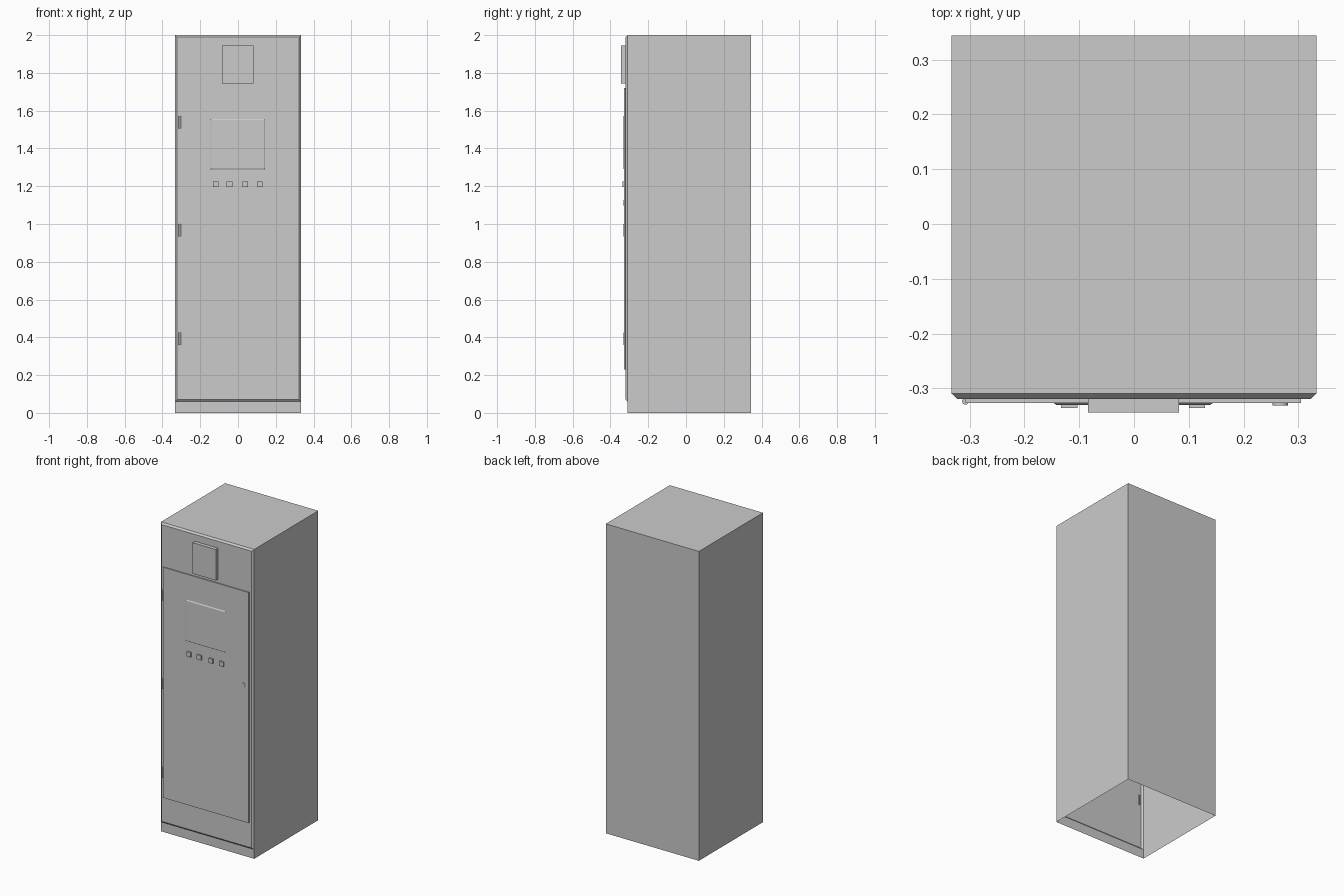
import bpy, bmesh, math

if "Cube" in bpy.data.objects:
    bpy.data.objects.remove(bpy.data.objects["Cube"])

BODY_FRONT, FASCIA_FRONT, DOOR_FRONT = -0.31, -0.32, -0.327


def panel(name, x0, x1, z0, z1, y_back, y_front, inset=0.0):
    """Raised panel facing -y, open at its back, with optional sloped edges."""
    bm = bmesh.new()
    back = [bm.verts.new(p) for p in
            ((x0, y_back, z0), (x1, y_back, z0), (x1, y_back, z1), (x0, y_back, z1))]
    i = inset
    front = [bm.verts.new(p) for p in
             ((x0 + i, y_front, z0 + i), (x1 - i, y_front, z0 + i),
              (x1 - i, y_front, z1 - i), (x0 + i, y_front, z1 - i))]
    bm.faces.new(front)
    for k in range(4):
        n = (k + 1) % 4
        bm.faces.new((back[k], back[n], front[n], front[k]))
    return finish(name, bm)


def finish(name, bm):
    mesh = bpy.data.meshes.new(name)
    bm.to_mesh(mesh)
    bm.free()
    obj = bpy.data.objects.new(name, mesh)
    bpy.context.collection.objects.link(obj)
    return obj


def cylinder(name, loc, radius, depth, rot_x=0.0, sides=16):
    bpy.ops.mesh.primitive_cylinder_add(vertices=sides, radius=radius, depth=depth,
                                        location=loc, rotation=(rot_x, 0, 0))
    obj = bpy.context.object
    obj.name = name
    bpy.ops.object.shade_smooth_by_angle(angle=math.radians(35))
    return obj


# Sheet cabinet: sides, back and top, open underneath and behind the fascia
bm = bmesh.new()
bmesh.ops.create_cube(bm, size=1)
for v in bm.verts:
    v.co.x *= 0.666
    v.co.y = BODY_FRONT if v.co.y < 0 else 0.344
    v.co.z = 0 if v.co.z < 0 else 2
bm.normal_update()
bmesh.ops.delete(bm, geom=[f for f in bm.faces if f.normal.z < -0.5 or f.normal.y < -0.5],
                 context='FACES_ONLY')
finish("cabinet_shell", bm)

# Kick plate below the fascia
bm = bmesh.new()
bm.faces.new([bm.verts.new(p) for p in
              ((-0.333, BODY_FRONT, 0), (0.333, BODY_FRONT, 0),
               (0.333, BODY_FRONT, 0.06), (-0.333, BODY_FRONT, 0.06))])
finish("kick_plate", bm)

# Bevelled fascia and door
panel("fascia", -0.333, 0.333, 0.06, 2.0, BODY_FRONT, FASCIA_FRONT, 0.011)
panel("door", -0.308, 0.305, 0.23, 1.72, FASCIA_FRONT, DOOR_FRONT)

# Display box above the door, screen on the door
panel("display_box", -0.084, 0.082, 1.745, 1.945, FASCIA_FRONT, -0.344)
panel("screen", -0.147, 0.144, 1.288, 1.556, DOOR_FRONT, -0.331, 0.006)

# Button row
for n, x in enumerate((-0.118, -0.045, 0.039, 0.115)):
    panel(f"button_{n + 1}", x - 0.015, x + 0.015, 1.195, 1.225, DOOR_FRONT, -0.336)

# Door lock
cylinder("door_lock", (0.267, -0.327, 1.113), 0.014, 0.009, math.pi / 2, 20)

# Hinges
for n, z in enumerate((0.393, 0.967, 1.538)):
    cylinder(f"hinge_{n + 1}", (-0.308, -0.324, z), 0.006, 0.066)
